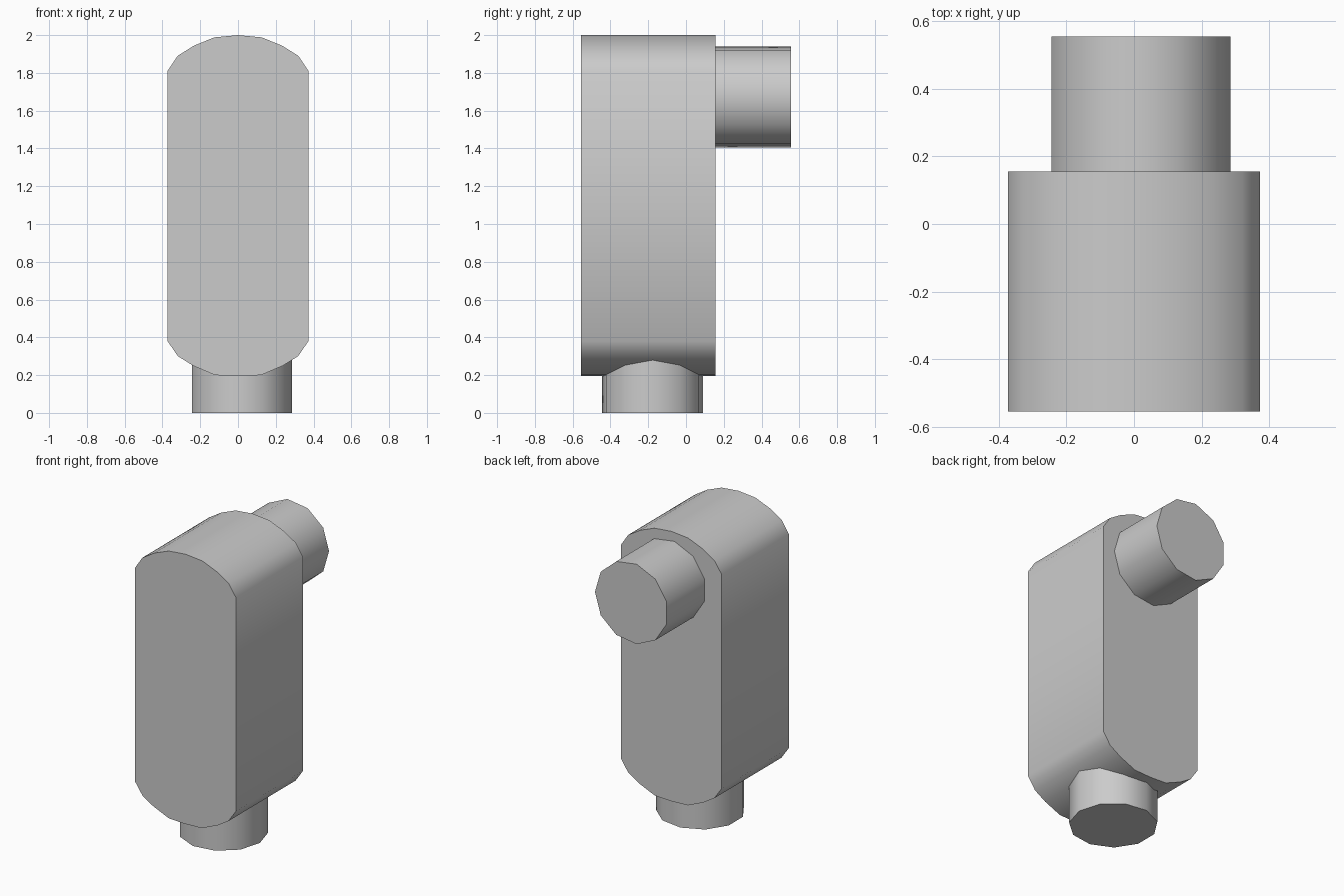
import bpy, bmesh, math
from mathutils import Vector

if "Cube" in bpy.data.objects:
    bpy.data.objects.remove(bpy.data.objects["Cube"])

grey = bpy.data.materials.new("light grey")
grey.diffuse_color = (0.6, 0.6, 0.6, 1)
grey.use_nodes = True
grey.node_tree.nodes["Principled BSDF"].inputs["Base Color"].default_value = grey.diffuse_color


def extrude_profile(name, points, direction):
    """Closed prism from a flat loop of points, smooth around its sides."""
    bm = bmesh.new()
    face = bm.faces.new([bm.verts.new(p) for p in points])
    moved = bmesh.ops.extrude_face_region(bm, geom=[face], use_keep_orig=True)
    verts = [g for g in moved["geom"] if isinstance(g, bmesh.types.BMVert)]
    bmesh.ops.translate(bm, verts=verts, vec=Vector(direction))
    bmesh.ops.recalc_face_normals(bm, faces=bm.faces[:])
    for f in bm.faces:
        f.smooth = True
    for e in bm.edges:
        e.smooth = e.calc_face_angle(0) < math.radians(50)
    mesh = bpy.data.meshes.new(name)
    bm.to_mesh(mesh)
    bm.free()
    mesh.materials.append(grey)
    obj = bpy.data.objects.new(name, mesh)
    bpy.context.collection.objects.link(obj)
    return obj


def ring(radius=0.27, sides=11):
    return [(radius * math.cos(math.tau * i / sides),
             radius * math.sin(math.tau * i / sides)) for i in range(sides)]


# Long box body with rounded top and bottom: right half, mirrored
half = [(0, 0.195), (0.122, 0.2), (0.238, 0.25), (0.318, 0.3), (0.373, 0.38),
        (0.373, 1.81), (0.32, 1.89), (0.232, 1.945), (0.125, 1.988), (0, 2.0)]
outline = half + [(-x, z) for x, z in half[-2:0:-1]]
extrude_profile("conduit_body", [(x, -0.555, z) for x, z in outline], (0, 0.71, 0))

# Pipe stub underneath
extrude_profile("bottom_pipe", [(0.015 + a, -0.177 + b, 0) for a, b in ring()], (0, 0, 0.32))

# Pipe stub at the back
extrude_profile("back_pipe", [(0.015 + a, 0.14, 1.672 + b) for a, b in ring()], (0, 0.415, 0))
